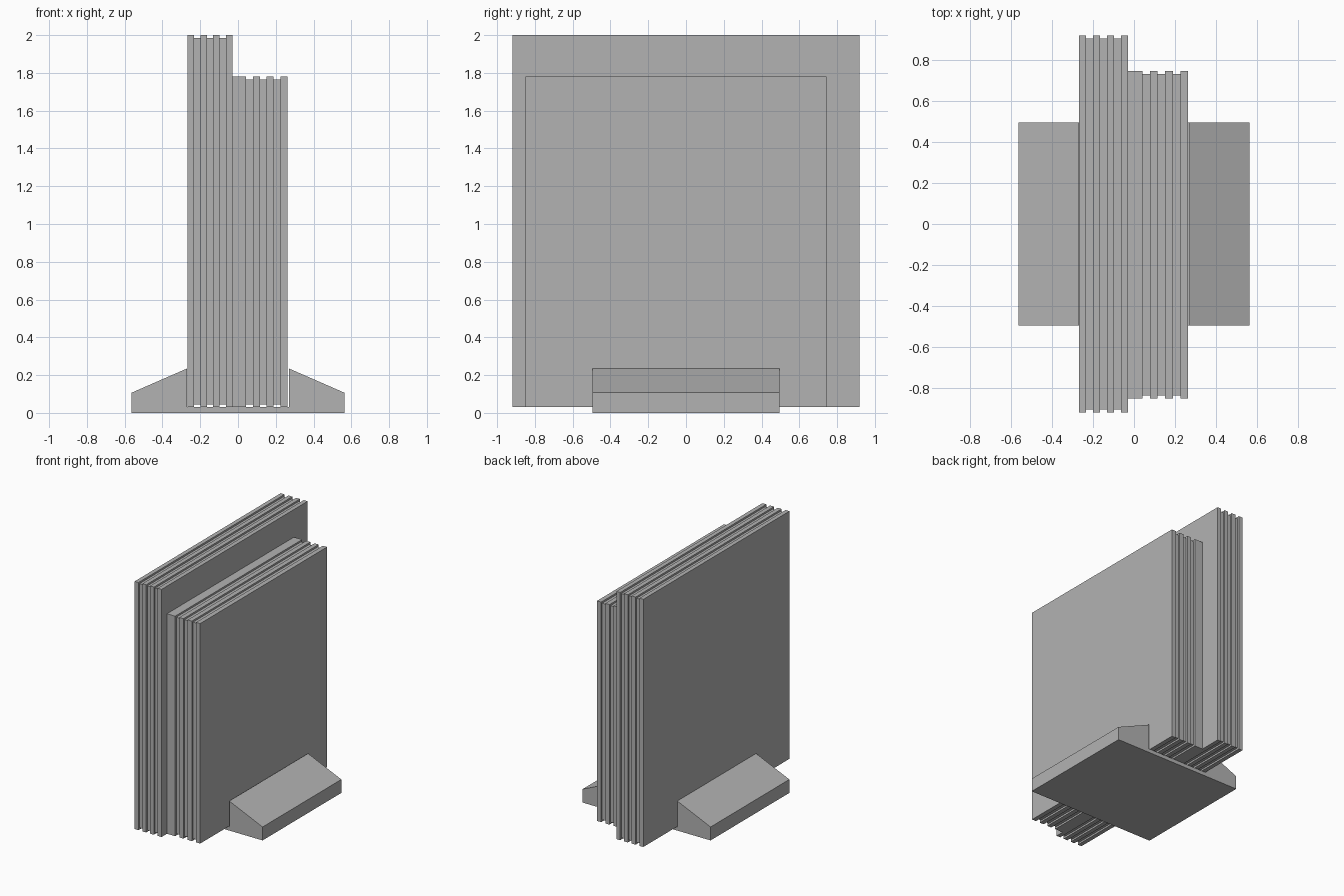
import bpy
import bmesh

cube = bpy.data.objects.get("Cube")
if cube:
    bpy.data.objects.remove(cube, do_unlink=True)

grey = bpy.data.materials.new("plain_grey")
grey.use_nodes = True
colour = (0.45, 0.45, 0.45, 1)
grey.diffuse_color = colour
grey.node_tree.nodes["Principled BSDF"].inputs["Base Color"].default_value = colour


def extrude_y(name, profile, y0, y1):
    """Solid made by extruding an x-z outline from y0 to y1."""
    bm = bmesh.new()
    face = bm.faces.new([bm.verts.new((x, y0, z)) for x, z in profile])
    result = bmesh.ops.extrude_face_region(bm, geom=[face])
    moved = [v for v in result["geom"] if isinstance(v, bmesh.types.BMVert)]
    bmesh.ops.translate(bm, verts=moved, vec=(0, y1 - y0, 0))
    bmesh.ops.recalc_face_normals(bm, faces=bm.faces)
    mesh = bpy.data.meshes.new(name)
    bm.to_mesh(mesh)
    bm.free()
    mesh.materials.append(grey)
    obj = bpy.data.objects.new(name, mesh)
    bpy.context.collection.objects.link(obj)
    return obj


def slab(name, x0, x1, y0, y1, z0, z1):
    return extrude_y(name, [(x0, z0), (x1, z0), (x1, z1), (x0, z1)], y0, y1)


# Slotted stand with sloping shoulders
FLOOR = 0.03
half = [(0.563, 0), (0.563, 0.107), (0.27, 0.235), (0.27, FLOOR)]
outline = half + [(-x, z) for x, z in reversed(half)]
extrude_y("stand", outline, -0.495, 0.495)


def panel_stack(name, edges, y0, y1, top, inset=0.014):
    """Alternating full panels and slightly smaller spacers along x."""
    for i, (x0, x1) in enumerate(zip(edges, edges[1:])):
        d = inset * (i % 2)
        part = "spacer" if i % 2 else "panel"
        slab(f"{name}_{part}_{i // 2 + 1}", x0, x1,
             y0 + d, y1 - d, FLOOR + d, top - d)


# Large stack: seven equal layers
large_edges = [-0.267 + i * 0.0339 for i in range(8)]
panel_stack("large", large_edges, -0.918, 0.918, 2.0)

# Small stack: one thick panel, then six equal layers
small_edges = [large_edges[-1]] + [0.042 + i * 0.0367 for i in range(7)]
panel_stack("small", small_edges, -0.85, 0.745, 1.78)
